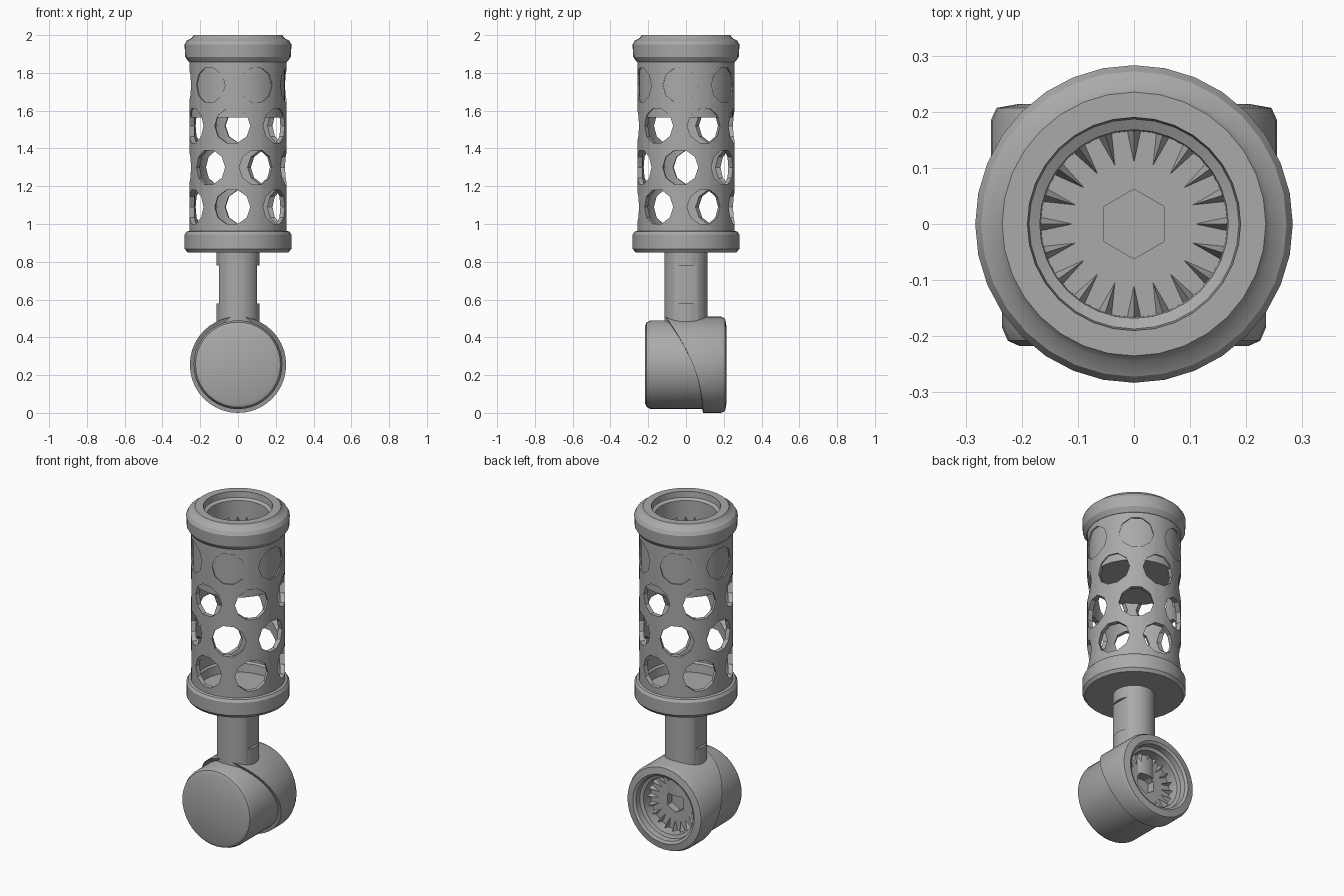
import bpy, bmesh, math
from mathutils import Matrix, Vector

if "Cube" in bpy.data.objects:
    bpy.data.objects.remove(bpy.data.objects["Cube"], do_unlink=True)

grey = bpy.data.materials.new("plain_grey")
grey.use_nodes = True
GREY = (0.4, 0.4, 0.4, 1)
grey.diffuse_color = GREY
grey.node_tree.nodes["Principled BSDF"].inputs["Base Color"].default_value = GREY

DRUM_Z = 0.255
TO_DRUM = Matrix.Translation((0, 0, DRUM_Z)) @ Matrix.Rotation(-math.pi / 2, 4, 'X')


def finish(bm, name, matrix=None):
    """Turn a bmesh into a named grey object."""
    bmesh.ops.remove_doubles(bm, verts=bm.verts, dist=1e-5)
    if matrix:
        bm.transform(matrix)
    bmesh.ops.recalc_face_normals(bm, faces=bm.faces)
    mesh = bpy.data.meshes.new(name)
    bm.to_mesh(mesh)
    bm.free()
    mesh.materials.append(grey)
    obj = bpy.data.objects.new(name, mesh)
    bpy.context.collection.objects.link(obj)
    return obj


def activate(obj):
    bpy.ops.object.select_all(action='DESELECT')
    obj.select_set(True)
    bpy.context.view_layer.objects.active = obj


def smooth(obj):
    activate(obj)
    bpy.ops.object.shade_smooth_by_angle(angle=math.radians(30))


def lathe(profile, closed=False, sides=32):
    """Spin (radius, height) points around z."""
    bm = bmesh.new()
    rings = []
    for k in range(sides):
        a = 2 * math.pi * k / sides
        rings.append([bm.verts.new((r * math.cos(a), r * math.sin(a), z)) for r, z in profile])
    n = len(profile)
    for k in range(sides):
        p, q = rings[k], rings[(k + 1) % sides]
        for i in range(n if closed else n - 1):
            j = (i + 1) % n
            bm.faces.new((p[i], q[i], q[j], p[j]))
    bmesh.ops.remove_doubles(bm, verts=bm.verts, dist=1e-5)
    return bm


def cut(obj, cutter):
    mod = obj.modifiers.new("cut", 'BOOLEAN')
    mod.operation = 'DIFFERENCE'
    mod.solver = 'EXACT'
    mod.object = cutter
    activate(obj)
    bpy.ops.object.modifier_apply(modifier=mod.name)
    bpy.data.objects.remove(cutter, do_unlink=True)


def prism(bm, sides, radius, depth, matrix):
    bmesh.ops.create_cone(bm, cap_ends=True, segments=sides, radius1=radius,
                          radius2=radius, depth=depth, matrix=matrix)


def hex_pit(obj, floor, matrix=None):
    bm = bmesh.new()
    prism(bm, 6, 0.062, 0.09, Matrix.Translation((0, 0, floor)))
    cut(obj, finish(bm, "pit_cutter", matrix))


def socket_teeth(name, floor, matrix=None):
    """Ring of small wedge ridges pointing to the hub."""
    bm = bmesh.new()
    count = 20
    for k in range(count):
        rot = Matrix.Rotation(2 * math.pi * k / count, 4, 'Z')
        inner = bm.verts.new(rot @ Vector((0.11, 0, floor)))
        left = bm.verts.new(rot @ Vector((0.166, 0.012, floor)))
        right = bm.verts.new(rot @ Vector((0.166, -0.012, floor)))
        peak = bm.verts.new(rot @ Vector((0.166, 0, floor + 0.03)))
        for f in ((inner, left, peak), (inner, peak, right), (left, right, peak), (inner, right, left)):
            bm.faces.new(f)
    finish(bm, name, matrix)


# Perforated tube: four staggered rows of six holes, turned slightly off the front
tube = finish(lathe([(0.23, 0.9), (0.257, 0.9), (0.257, 1.9), (0.23, 1.9)], closed=True, sides=48),
              "perforated_tube")
holes = bmesh.new()
for row, z in enumerate((1.09, 1.30, 1.52, 1.735)):
    for k in range(6):
        a = math.radians(-97 + 60 * k + 30 * (row % 2))
        place = (Matrix.Translation((0.25 * math.cos(a), 0.25 * math.sin(a), z))
                 @ Matrix.Rotation(a, 4, 'Z') @ Matrix.Rotation(math.pi / 2, 4, 'Y'))
        prism(holes, 10, 0.095, 0.12, place)
cut(tube, finish(holes, "hole_cutter"))
smooth(tube)

# Upper socket plug that closes the top row of holes
plug = finish(lathe([(0, 1.565), (0.25, 1.565), (0.25, 1.855), (0.262, 1.86), (0.28, 1.885),
                     (0.283, 1.95), (0.272, 1.97), (0.245, 1.985), (0.235, 2.0), (0.19, 2.0),
                     (0.187, 1.965), (0.168, 1.955), (0.166, 1.83), (0, 1.83)]),
              "upper_socket")
hex_pit(plug, 1.83)
smooth(plug)
socket_teeth("upper_socket_teeth", 1.83)

# Lower flange
flange = finish(lathe([(0, 0.85), (0.268, 0.85), (0.282, 0.868), (0.282, 0.945),
                       (0.272, 0.96), (0.24, 0.968), (0.22, 0.95), (0.215, 0.9), (0, 0.9)]),
                "lower_flange")
smooth(flange)

# Neck with a flat milled into each side
neck = finish(lathe([(0, 0.3), (0.115, 0.3), (0.115, 0.88), (0, 0.88)]), "neck")
flats = bmesh.new()
for side in (-1, 1):
    bmesh.ops.create_cube(flats, size=1, matrix=Matrix.Translation((side * 0.15, 0, 0.68))
                          @ Matrix.Diagonal((0.1, 0.3, 0.2, 1)))
cut(neck, finish(flats, "flat_cutter"))
smooth(neck)

# Front drum of the pivot
REAR_FLOOR = 0.1
drum = finish(lathe([(0, -0.217), (0.205, -0.217), (0.225, -0.208), (0.235, -0.185),
                     (0.235, 0.092), (0, 0.092)], sides=40), "front_drum", TO_DRUM)
hex_pit(drum, REAR_FLOOR, TO_DRUM)
smooth(drum)

# Rear housing: its front edge sweeps forward towards the top
bm = lathe([(0, 0), (0.255, 0), (0.255, 0.185), (0.245, 0.207), (0.205, 0.214),
            (0.19, 0.205), (0.187, 0.172), (0.168, 0.165), (0.166, REAR_FLOOR), (0, REAR_FLOOR)],
           sides=40)
for v in bm.verts:
    if abs(v.co.z) < 1e-6:
        up = min(max((DRUM_Z - v.co.y) / 0.51, 0), 1)
        v.co.z = 0.09 - 0.2 * up ** 1.9
housing = finish(bm, "rear_housing", TO_DRUM)
hex_pit(housing, REAR_FLOOR, TO_DRUM)
smooth(housing)
socket_teeth("rear_socket_teeth", REAR_FLOOR, TO_DRUM)
